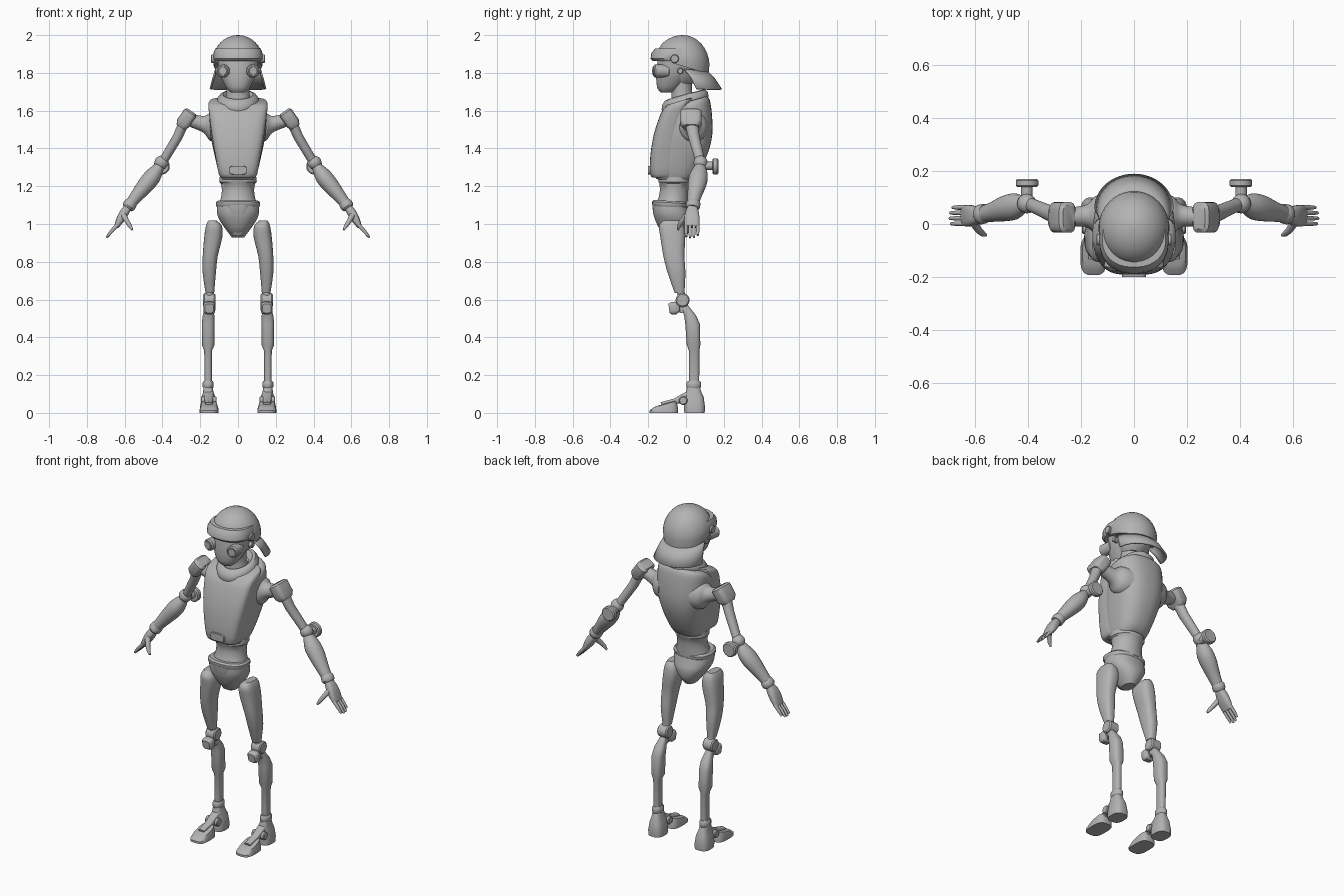
import bpy, bmesh, math
from mathutils import Vector

grey = bpy.data.materials.new("mid_grey")
grey.diffuse_color = (0.45, 0.45, 0.45, 1)
Z = Vector((0, 0, 1))


def finish(name, bm, mirror=False, angle=38):
    bmesh.ops.recalc_face_normals(bm, faces=bm.faces)
    me = bpy.data.meshes.new(name)
    bm.to_mesh(me)
    bm.free()
    me.materials.append(grey)
    ob = bpy.data.objects.new(name, me)
    bpy.context.collection.objects.link(ob)
    if mirror:
        ob.modifiers.new("other_side", 'MIRROR')
    bpy.ops.object.select_all(action='DESELECT')
    ob.select_set(True)
    bpy.context.view_layer.objects.active = ob
    bpy.ops.object.shade_smooth_by_angle(angle=math.radians(angle))
    return ob


def spline(rows, steps):
    """Catmull-Rom between section rows, all parameters at once."""
    out = []
    for i in range(len(rows) - 1):
        a, b, c, d = (rows[max(0, min(len(rows) - 1, i + k))] for k in (-1, 0, 1, 2))
        for s in range(steps):
            t = s / steps
            out.append([q + 0.5 * t * (r - p + t * (2*p - 5*q + 4*r - w + t * (3*(q - r) + w - p)))
                        for p, q, r, w in zip(a, b, c, d)])
    return out + [rows[-1]]


def loft(name, rows, axis=None, n=2.0, mirror=False, steps=1, segs=28, tilt=0.0, angle=38):
    """Superellipse rings (x, y, z, rx, ry[, tilt]) joined into a closed body."""
    rows = [list(r) + ([tilt] if len(r) == 5 else []) for r in rows]
    d = Vector(axis) if axis else Vector(rows[-1][:3]) - Vector(rows[0][:3])
    d.normalize()
    ref = Vector((0, 1, 0)) if abs(d.y) < 0.8 else Z
    v = (ref - d * d.dot(ref)).normalized()
    u = v.cross(d)
    bm = bmesh.new()
    rings = []
    for x, y, z, rx, ry, tl in spline(rows, steps):
        ring = []
        for k in range(segs):
            a = 2 * math.pi * (k + 0.5) / segs
            c, s = math.cos(a), math.sin(a)
            p = u * rx * math.copysign(abs(c) ** (2 / n), c) + v * ry * math.copysign(abs(s) ** (2 / n), s)
            p.z += tl * p.y
            ring.append(bm.verts.new(p + Vector((x, y, z))))
        rings.append(ring)
    for r0, r1 in zip(rings, rings[1:]):
        for k in range(segs):
            j = (k + 1) % segs
            bm.faces.new((r0[k], r0[j], r1[j], r1[k]))
    bm.faces.new(rings[0])
    bm.faces.new(rings[-1])
    return finish(name, bm, mirror, angle)


def drum(name, c, axis, r, half, mirror=True, bevel=0.2):
    """Bevelled cylinder centred on c."""
    a, c, e = Vector(axis).normalized(), Vector(c), bevel * min(r, half)
    rows = [[*(c + a * t), q, q] for t, q in
            ((-half, r - e), (-half + e, r), (half - e, r), (half, r - e))]
    return loft(name, rows, mirror=mirror, segs=24)


def ball(name, c, r):
    bm = bmesh.new()
    bmesh.ops.create_uvsphere(bm, u_segments=20, v_segments=12, radius=r)
    bmesh.ops.translate(bm, verts=bm.verts, vec=c)
    return finish(name, bm, True)


# Helmet dome, brow band and neck flap
dome = [(0, -0.015, 1.835, 0.128, 0.136, -0.3)]
for i in range(9):
    a = math.radians(3 + i * 10.6)
    dome.append((0, -0.015, 1.86 + 0.14 * math.sin(a), 0.134 * math.cos(a), 0.14 * math.cos(a),
                 -0.15 * (1 - i / 8)))
loft("helmet", dome, Z, segs=36)
loft("brow_band", [(0, -0.062, 1.862, 0.122, 0.112), (0, -0.062, 1.875, 0.131, 0.126),
                   (0, -0.06, 1.905, 0.13, 0.124), (0, -0.055, 1.93, 0.12, 0.108)], Z, n=2.3, segs=36)
bm = bmesh.new()
prev = None
for i in range(25):
    a = math.radians(-92 + i * 184 / 24)
    s, c = math.sin(a), math.cos(a)
    cur = [bm.verts.new((0.122 * s, -0.005 + 0.12 * c, 1.82 - 0.01 * c)),
           bm.verts.new((0.135 * s, 0.03 + 0.12 * c, 1.775)),
           bm.verts.new((0.15 * s, 0.06 + 0.13 * c, 1.715))]
    if prev:
        for k in (0, 1):
            bm.faces.new((prev[k], cur[k], cur[k + 1], prev[k + 1]))
    prev = cur
flap = finish("neck_flap", bm)
flap.modifiers.new("thickness", 'SOLIDIFY').thickness = 0.01

# Face, goggles and ear studs
loft("face_mask", [(0, -0.105, 1.695, 0.035, 0.028), (0, -0.095, 1.715, 0.058, 0.055),
                   (0, -0.08, 1.75, 0.078, 0.077), (0, -0.062, 1.80, 0.1, 0.096),
                   (0, -0.05, 1.87, 0.11, 0.1)], Z, n=2.3, steps=2)
drum("goggle", (0.075, -0.13, 1.81), (0.15, -1, 0), 0.034, 0.042)
drum("goggle_lens", (0.08, -0.17, 1.81), (0.15, -1, 0), 0.022, 0.006)
drum("temple_stud", (0.128, -0.06, 1.875), (1, 0, 0), 0.022, 0.014)
drum("ear_stud", (0.105, -0.03, 1.81), (1, 0, 0), 0.016, 0.018)
loft("skull_back", [(0, -0.02, 1.745, 0.06, 0.06), (0, -0.01, 1.78, 0.09, 0.085),
                    (0, -0.01, 1.85, 0.11, 0.11)], Z)

# Neck and tilted collar
loft("neck", [(0, -0.01, 1.60, 0.075, 0.075), (0, -0.015, 1.66, 0.068, 0.062),
              (0, -0.022, 1.70, 0.06, 0.055), (0, -0.025, 1.78, 0.065, 0.058)], Z, steps=2)
loft("collar", [(0, -0.005, 1.625, 0.104, 0.118), (0, -0.005, 1.64, 0.112, 0.125),
                (0, -0.005, 1.663, 0.11, 0.122), (0, -0.005, 1.682, 0.095, 0.108),
                (0, -0.005, 1.686, 0.08, 0.088), (0, -0.005, 1.66, 0.06, 0.065)], Z, tilt=0.28)

# Torso body, chest plate and buckle
loft("torso", [(0, -0.06, 1.235, 0.088, 0.09), (0, -0.055, 1.27, 0.102, 0.12, 0),
               (0, -0.025, 1.38, 0.128, 0.143), (0, -0.005, 1.48, 0.147, 0.145),
               (0, 0, 1.57, 0.152, 0.137, 0.12), (0, 0.0, 1.625, 0.15, 0.125, 0.28),
               (0, 0.0, 1.645, 0.125, 0.108, 0.28)], Z, n=2.5, steps=3, segs=40)
loft("chest_plate", [(0, -0.122, 1.245, 0.088, 0.055), (0, -0.122, 1.265, 0.102, 0.068),
                     (0, -0.118, 1.35, 0.118, 0.072), (0, -0.10, 1.47, 0.139, 0.072),
                     (0, -0.07, 1.58, 0.153, 0.066), (0, -0.04, 1.635, 0.157, 0.075, 0.3),
                     (0, -0.035, 1.65, 0.145, 0.065, 0.3)], Z, n=3.6, steps=2, segs=40)
loft("buckle", [(0, -0.17, 1.285, 0.05, 0.027), (0, -0.2, 1.285, 0.045, 0.022)], n=4, segs=16)

# Waist and pelvis
loft("waist", [(0, -0.058, 1.25, 0.098, 0.088), (0, -0.058, 1.222, 0.1, 0.088),
               (0, -0.058, 1.215, 0.091, 0.083), (0, -0.06, 1.18, 0.085, 0.078),
               (0, -0.065, 1.14, 0.09, 0.08), (0, -0.075, 1.10, 0.105, 0.088)], Z, segs=32)
loft("belt", [(0, -0.085, 1.09, 0.112, 0.09), (0, -0.085, 1.10, 0.118, 0.096),
              (0, -0.085, 1.113, 0.118, 0.096), (0, -0.085, 1.122, 0.108, 0.086)], Z, n=2.4, tilt=-0.06)
loft("pelvis", [(0, -0.085, 1.105, 0.112, 0.09), (0, -0.078, 1.06, 0.112, 0.096),
                (0, -0.067, 1.02, 0.098, 0.096), (0, -0.058, 0.97, 0.064, 0.08),
                (0, -0.05, 0.928, 0.032, 0.045)], Z, n=2.3, steps=3)
loft("groin_plate", [(0, -0.125, 1.10, 0.068, 0.053), (0, -0.122, 1.06, 0.058, 0.053),
                     (0, -0.11, 1.0, 0.04, 0.042), (0, -0.085, 0.94, 0.028, 0.03)], Z, n=3.2)

# Legs
loft("thigh", [(0.135, -0.075, 1.018, 0.022, 0.045, 0), (0.128, -0.077, 0.99, 0.042, 0.066),
               (0.131, -0.07, 0.93, 0.048, 0.066), (0.147, -0.064, 0.83, 0.04, 0.056),
               (0.152, -0.05, 0.74, 0.035, 0.047), (0.149, -0.034, 0.635, 0.023, 0.026)],
     Z, n=2.6, steps=3, mirror=True)
loft("knee_link", [(0.151, -0.03, 0.66, 0.02, 0.02), (0.152, -0.012, 0.53, 0.02, 0.022)], Z, mirror=True)
drum("knee_joint", (0.152, -0.018, 0.597), (1, 0, 0), 0.037, 0.032)
loft("knee_cap", [(0.152, -0.035, 0.56, 0.022, 0.022), (0.152, -0.055, 0.555, 0.032, 0.034),
                  (0.152, -0.08, 0.553, 0.031, 0.032), (0.152, -0.09, 0.553, 0.023, 0.024)],
     n=3.5, mirror=True, segs=20)
loft("shin", [(0.153, -0.01, 0.57, 0.018, 0.02), (0.156, 0.022, 0.515, 0.031, 0.032),
              (0.158, 0.035, 0.47, 0.034, 0.039), (0.158, 0.04, 0.36, 0.034, 0.036),
              (0.158, 0.043, 0.33, 0.021, 0.028), (0.158, 0.043, 0.15, 0.019, 0.027)],
     Z, n=2.6, mirror=True)
loft("ankle_ring", [(0.158, 0.041, 0.13, 0.024, 0.034), (0.158, 0.041, 0.138, 0.029, 0.039),
                    (0.158, 0.041, 0.16, 0.029, 0.039), (0.158, 0.041, 0.17, 0.023, 0.032)], Z, mirror=True)
loft("heel", [(0.155, 0.045, 0, 0.045, 0.054), (0.155, 0.045, 0.03, 0.046, 0.056),
              (0.155, 0.042, 0.075, 0.038, 0.052, 0.15), (0.157, 0.04, 0.11, 0.028, 0.042),
              (0.158, 0.04, 0.135, 0.024, 0.034)], Z, n=2.8, mirror=True)
loft("toe", [(0.153, -0.118, 0, 0.05, 0.076), (0.153, -0.118, 0.018, 0.05, 0.076, 0.08),
             (0.153, -0.112, 0.045, 0.042, 0.062, 0.28), (0.153, -0.108, 0.05, 0.032, 0.05, 0.28)],
     Z, n=3.2, mirror=True)
loft("instep", [(0.154, -0.13, 0.045, 0.018, 0.012), (0.154, -0.06, 0.06, 0.022, 0.016),
                (0.155, 0.02, 0.095, 0.026, 0.025)], n=3.5, mirror=True)
drum("foot_hinge", (0.155, -0.015, 0.065), (1, 0, 0), 0.023, 0.042)

# Shoulders and arms
loft("shoulder_socket", [(0.10, 0.035, 1.515, 0.09, 0.085), (0.148, 0.035, 1.515, 0.075, 0.07),
                         (0.165, 0.032, 1.52, 0.058, 0.053), (0.19, 0.03, 1.53, 0.042, 0.04),
                         (0.255, 0.025, 1.55, 0.036, 0.036)], (1, 0, 0), mirror=True, steps=2)
loft("shoulder_pad", [(0.246, 0.025, 1.597, 0.027, 0.045), (0.252, 0.025, 1.588, 0.038, 0.058),
                      (0.29, 0.025, 1.533, 0.038, 0.058), (0.304, 0.025, 1.512, 0.026, 0.04)],
     n=3.6, mirror=True)
loft("upper_arm", [(0.285, 0.028, 1.54, 0.028, 0.035), (0.32, 0.042, 1.46, 0.026, 0.03),
                   (0.395, 0.075, 1.335, 0.024, 0.025)], mirror=True)
ball("elbow_joint", (0.405, 0.077, 1.325), 0.037)
drum("elbow_stalk", (0.405, 0.115, 1.308), (0, 1, 0), 0.022, 0.04)
drum("elbow_disc", (0.404, 0.155, 1.305), (0, 1, 0), 0.043, 0.016, bevel=0.4)
loft("forearm", [(0.415, 0.075, 1.305, 0.026, 0.028), (0.432, 0.072, 1.28, 0.036, 0.04),
                 (0.455, 0.066, 1.248, 0.045, 0.05), (0.49, 0.058, 1.205, 0.044, 0.048),
                 (0.535, 0.045, 1.15, 0.035, 0.037), (0.575, 0.036, 1.1, 0.028, 0.03)],
     mirror=True, steps=2)
loft("wrist_cuff", [(0.562, 0.04, 1.117, 0.03, 0.033), (0.568, 0.039, 1.109, 0.035, 0.038),
                    (0.58, 0.036, 1.092, 0.035, 0.038), (0.586, 0.035, 1.084, 0.028, 0.03)], mirror=True)

# Hands
loft("palm", [(0.582, 0.034, 1.09, 0.02, 0.025), (0.602, 0.032, 1.06, 0.024, 0.036),
              (0.625, 0.031, 1.02, 0.021, 0.041), (0.645, 0.031, 0.985, 0.012, 0.038)],
     n=2.8, mirror=True, steps=2)
for i, reach in enumerate((0.92, 1.0, 0.97, 0.82)):
    y = 0.001 + i * 0.0205
    loft("finger_%d" % (i + 1), [(0.636, y, 0.998, 0.011, 0.009),
         (0.636 + 0.035 * reach, y, 0.998 - 0.038 * reach, 0.010, 0.009),
         (0.636 + 0.06 * reach, y, 0.998 - 0.07 * reach, 0.006, 0.006)], mirror=True, segs=12)
loft("thumb", [(0.605, 0.005, 1.045, 0.016, 0.018), (0.588, -0.022, 1.015, 0.013, 0.014),
               (0.572, -0.037, 0.99, 0.011, 0.011), (0.56, -0.043, 0.97, 0.006, 0.006)],
     mirror=True, segs=14)
